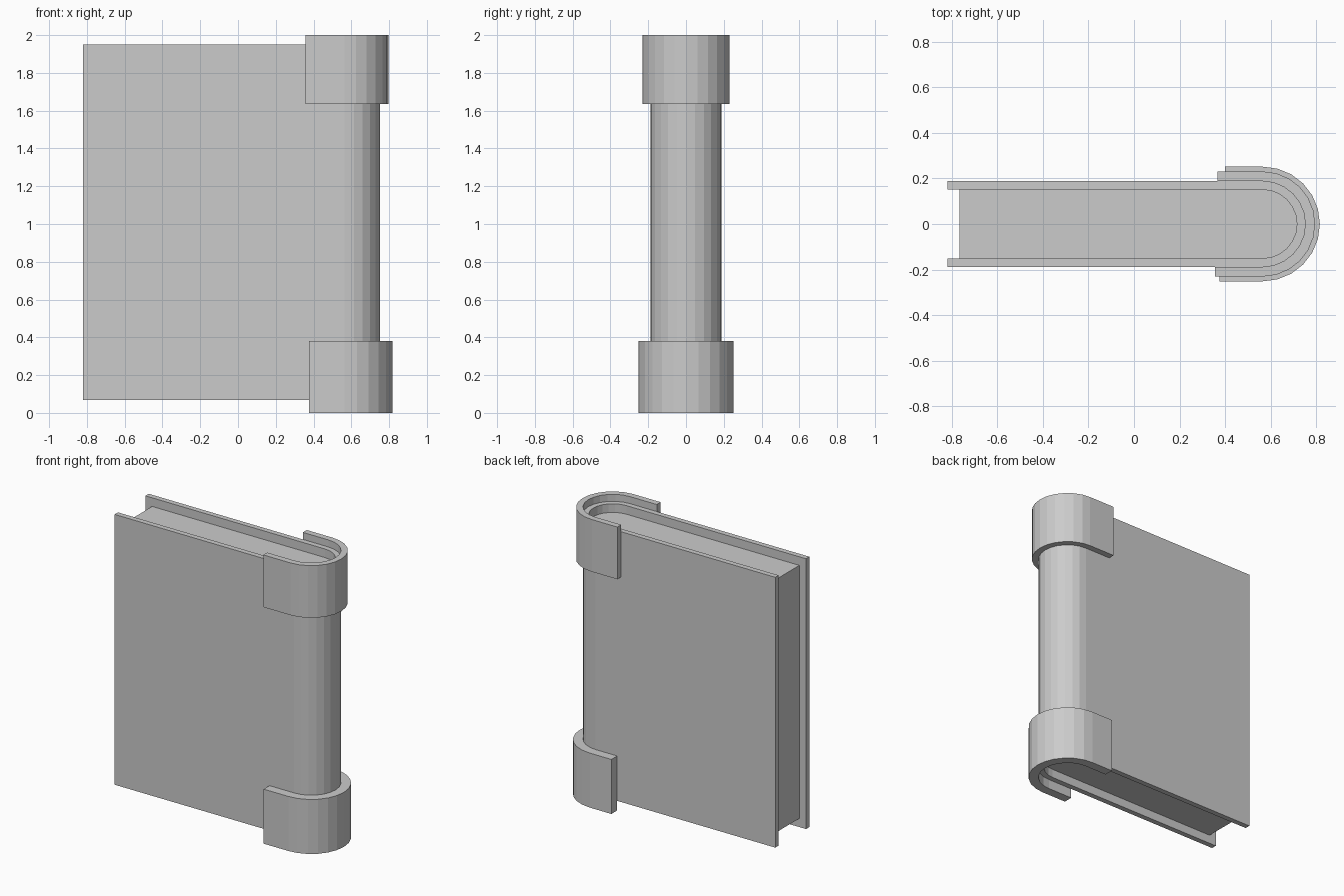
import bpy, bmesh
from math import sin, cos, pi

if "Cube" in bpy.data.objects:
    bpy.data.objects.remove(bpy.data.objects["Cube"])

CX = 0.565   # centre of the rounded spine
SEG = 12     # facets around the spine


def u_path(radius, x_front, x_back):
    """Open U around the spine, from the front (-y) end to the back (+y) end."""
    arc = [(CX + radius * cos(a), radius * sin(a))
           for a in (-pi / 2 + pi * i / SEG for i in range(SEG + 1))]
    return [(x_front, -radius)] + arc + [(x_back, radius)]


def finish(name, bm):
    bmesh.ops.recalc_face_normals(bm, faces=bm.faces)
    mesh = bpy.data.meshes.new(name)
    bm.to_mesh(mesh)
    bm.free()
    obj = bpy.data.objects.new(name, mesh)
    bpy.context.collection.objects.link(obj)
    return obj


def u_band(name, r_in, r_out, x_front, x_back, z0, z1):
    """Upright wrap with a U-shaped cross-section."""
    bm = bmesh.new()
    inner, outer = u_path(r_in, x_front, x_back), u_path(r_out, x_front, x_back)
    rings = [[bm.verts.new((x, y, z)) for (x, y), z in
              ((i, z0), (o, z0), (o, z1), (i, z1))]
             for i, o in zip(inner, outer)]
    for a, b in zip(rings, rings[1:]):
        for k in range(4):
            n = (k + 1) % 4
            bm.faces.new((a[k], b[k], b[n], a[n]))
    bm.faces.new(rings[0])
    bm.faces.new(rings[-1])
    return finish(name, bm)


def u_block(name, radius, x_end, z0, z1):
    """Solid block with one rounded end."""
    bm = bmesh.new()
    base = bm.faces.new([bm.verts.new((x, y, z0))
                         for x, y in u_path(radius, x_end, x_end)])
    ext = bmesh.ops.extrude_face_region(bm, geom=[base], use_keep_orig=True)
    top = [v for v in ext["geom"] if isinstance(v, bmesh.types.BMVert)]
    bmesh.ops.translate(bm, verts=top, vec=(0, 0, z1 - z0))
    return finish(name, bm)


# Book cover and page block
u_band("cover", 0.151, 0.188, -0.82, -0.82, 0.067, 1.951)
u_block("pages", 0.151, -0.768, 0.127, 1.891)

# Bands wrapped around the spine
u_band("upper_spine_band", 0.188, 0.231, 0.357, 0.368, 1.636, 2.0)
u_band("lower_spine_band", 0.188, 0.252, 0.375, 0.399, 0.0, 0.38)
